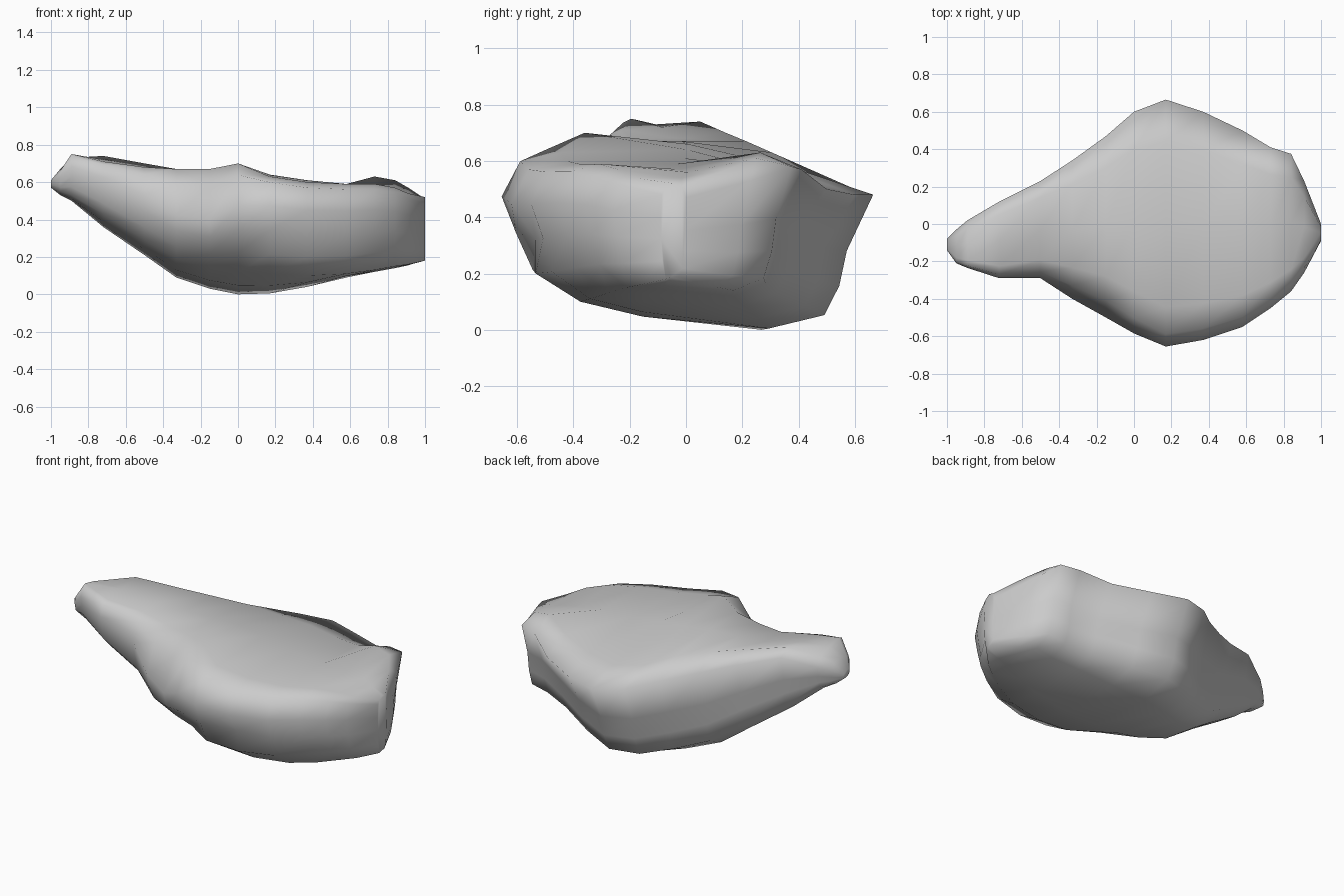
import bpy, bmesh, math

# Cross-sections along x: x, front y, back y, front rim z, top middle z,
# back rim z, widest back z, front underside z, back underside z
STATIONS = [
    (-1.00, -.14, -.08, .61, .61, .60, .59, .58, .57),
    (-.95, -.21, -.03, .66, .67, .66, .62, .55, .53),
    (-.89, -.235, .02, .75, .73, .70, .65, .53, .50),
    (-.72, -.29, .12, .71, .72, .74, .70, .43, .36),
    (-.50, -.29, .23, .68, .68, .70, .64, .29, .21),
    (-.33, -.40, .34, .67, .67, .67, .59, .19, .09),
    (-.15, -.50, .47, .67, .67, .63, .54, .14, .03),
    (.00, -.585, .60, .70, .66, .57, .50, .12, .00),
    (.17, -.655, .665, .63, .64, .54, .48, .11, .005),
    (.37, -.62, .60, .60, .61, .54, .48, .10, .04),
    (.58, -.55, .50, .59, .59, .57, .50, .11, .09),
    (.73, -.45, .41, .59, .57, .63, .57, .13, .12),
    (.84, -.36, .375, .57, .56, .61, .58, .15, .14),
    (.91, -.26, .23, .54, .54, .57, .53, .16, .155),
    (1.0, -.09, .00, .50, .52, .51, .47, .18, .19),
]


def section(x, yf, yb, rf, mid, rb, wide, bf, bb):
    """Closed ring of points around the boulder at one x position."""
    front, back = rf - bf, wide - bb
    lean = max(0, 1 - abs(x + .24) / .36)          # sloped front shoulder
    dent = .04 * math.exp(-((x - .38) / .17) ** 2)   # hollow in the front
    tuck = .04 * math.exp(-((x - .55) / .2) ** 2)    # hollow in the back
    under = .06 * math.exp(-((x + .1) / .22) ** 2)   # undercut front left
    low = 1 - .4 * lean
    ring = [
        (.00, bf + (.70 - .28 * lean) * front),
        (.05 + .06 * lean, rf - (.06 + .14 * lean) * front),
        (.16 + .09 * lean, rf),
        (.50, mid), (.83, rb), (1.0, wide),
        (.93 - tuck, bb + .58 * back), (.91 - tuck, bb + .32 * back),
        (.87 - tuck, bb + .10 * back),
        (.72, bb), (.38, bb + .40 * (bf - bb)), (.20 + under, bf),
        (.07 + under, bf + .20 * front * low),
        (.03 + dent, bf + .45 * front * low),
    ]
    return [(x, yf + t * (yb - yf), z) for t, z in ring]


# Boulder: loft through the sections and cap both ends
bm = bmesh.new()
rings = [[bm.verts.new(p) for p in section(*s)] for s in STATIONS]
n = len(rings[0])
for a, b in zip(rings, rings[1:]):
    for i in range(n):
        j = (i + 1) % n
        bm.faces.new((a[i], a[j], b[j], b[i]))
bm.faces.new(rings[0])
bm.faces.new(rings[-1])
bmesh.ops.recalc_face_normals(bm, faces=bm.faces)
for f in bm.faces:
    f.smooth = True

mesh = bpy.data.meshes.new("boulder")
bm.to_mesh(mesh)
bm.free()
boulder = bpy.data.objects.new("boulder", mesh)
bpy.context.collection.objects.link(boulder)
